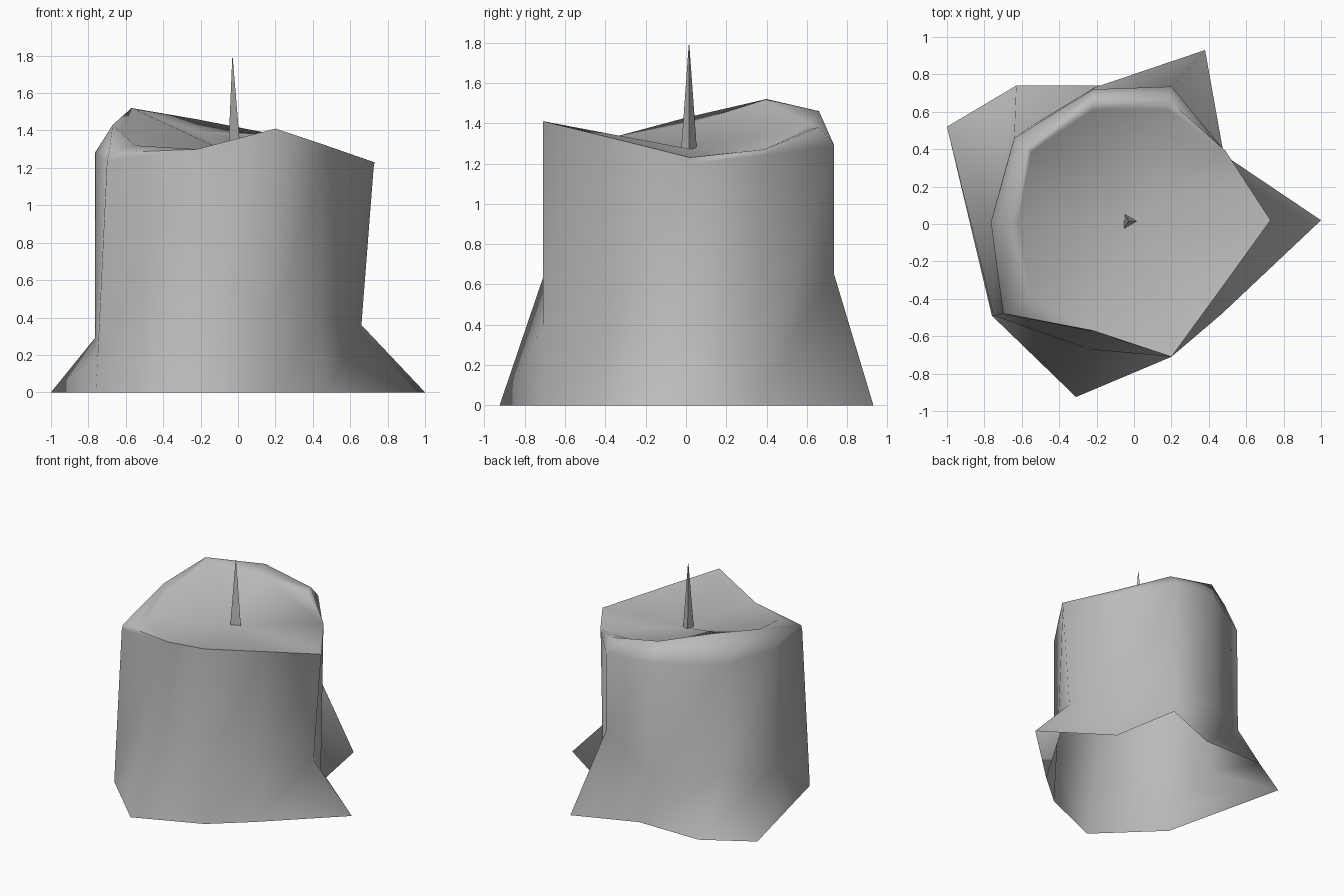
import bpy
import bmesh
import math
from mathutils import Matrix

start_cube = bpy.data.objects.get("Cube")
if start_cube:
    bpy.data.objects.remove(start_cube, do_unlink=True)

# One plain grey wax colour
wax = bpy.data.materials.new("grey_wax")
wax.use_nodes = True
wax.diffuse_color = (0.5, 0.5, 0.5, 1)
wax.node_tree.nodes["Principled BSDF"].inputs["Base Color"].default_value = (0.5, 0.5, 0.5, 1)


def finish(name, bm):
    mesh = bpy.data.meshes.new(name)
    bm.to_mesh(mesh)
    bm.free()
    obj = bpy.data.objects.new(name, mesh)
    bpy.context.collection.objects.link(obj)
    mesh.materials.append(wax)


def bridge(bm, lower, upper):
    # Columns where both rings share a vertex give triangles or nothing
    n = len(lower)
    for i in range(n):
        j = (i + 1) % n
        corners = list(dict.fromkeys((lower[i], lower[j], upper[j], upper[i])))
        if len(corners) > 2:
            bm.faces.new(corners)


# Ten irregular columns, counter-clockwise from +x
# Wax spread on the ground
foot = [(1, .02, 0), (.48, .37, 0), (.38, .93, 0), (-.1, .74, 0), (-.63, .74, 0),
        (-1, .52, 0), (-.76, -.49, 0), (-.31, -.925, 0), (.2, -.71, 0), (.47, -.48, 0)]
# Where the wall starts to flare
waist = [(.66, .02, .36), (.48, .37, .1), (.2, .735, .65), (-.21, .73, .38), (-.64, .47, .42),
         (-.765, .01, .29), (-.75, -.49, .2), (-.24, -.67, .75), (.2, -.71, .4), (.44, -.38, .36)]
# Melted shoulder and crest of the rim
shoulder = [(.725, .02, 1.2), (.495, .38, 1.24), (.2, .735, 1.29), (-.22, .72, 1.3), (-.64, .46, 1.3),
            (-.765, .01, 1.28), (-.7, -.48, 1.24), (-.22, -.575, 1.26), (.2, -.71, 1.37), (.47, -.34, 1.28)]
rim = [(.73, .02, 1.23), (.49, .39, 1.27), (.19, .66, 1.38), (-.22, .66, 1.46), (-.57, .4, 1.52),
       (-.67, .01, 1.43), (-.69, -.48, 1.28), (-.22, -.57, 1.3), (.2, -.71, 1.41), (.47, -.34, 1.32)]
# Inner lip of the pool, only where the wax has slumped (column: point)
lip = {2: (.18, .61, 1.37), 3: (-.22, .61, 1.395), 4: (-.55, .385, 1.512),
       5: (-.62, .01, 1.396), 6: (-.55, -.4, 1.32)}

# Candle body, open underneath
bm = bmesh.new()
rings = [[bm.verts.new(p) for p in ring] for ring in (foot, waist, shoulder, rim)]
rings.append([bm.verts.new(lip[i]) if i in lip else v for i, v in enumerate(rings[3])])
for lower, upper in zip(rings, rings[1:]):
    bridge(bm, lower, upper)
# Pool surface: a slumped corner, then a fan around the wick
pool = rings[4]
bm.faces.new(pool[1:4])
pool = pool[:2] + pool[3:]
middle = bm.verts.new((-.03, .02, 1.272))
for i, v in enumerate(pool):
    bm.faces.new((v, pool[(i + 1) % len(pool)], middle))
for face in bm.faces:
    face.smooth = True
# The rim is crisp at the front and soft where wax has slumped at the back
crest = set(rings[3])
for edge in bm.edges:
    a, b = edge.verts
    if a in crest and b in crest and min(a.co.y, b.co.y) < 0.03 and max(a.co.z, b.co.z) < 1.42:
        edge.smooth = False
finish("candle_body", bm)

# Three-sided pointed wick
bm = bmesh.new()
bmesh.ops.create_cone(bm, cap_ends=True, segments=3, radius1=.045, radius2=.002, depth=.52,
                      matrix=Matrix.Translation((-.03, .015, 1.528)) @ Matrix.Rotation(math.radians(-90), 4, 'Z'))
finish("wick", bm)
